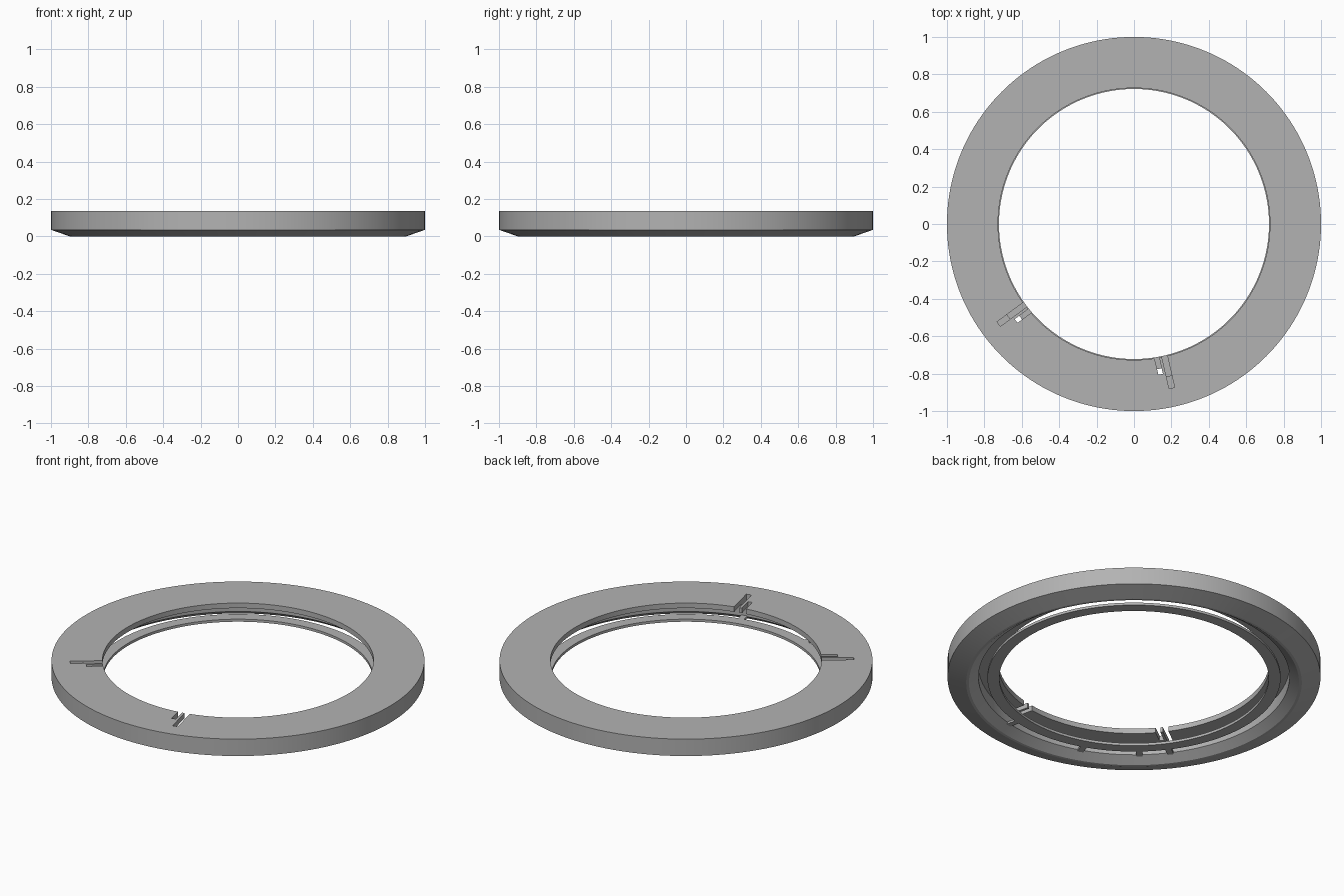
import bpy, bmesh, math
from mathutils import Matrix

cube = bpy.data.objects.get("Cube")
if cube:
    bpy.data.objects.remove(cube, do_unlink=True)

SEGMENTS = 160

grey = bpy.data.materials.new("plain grey")
grey.use_nodes = True
grey.diffuse_color = (0.45, 0.45, 0.45, 1)
grey.node_tree.nodes["Principled BSDF"].inputs["Base Color"].default_value = (0.45, 0.45, 0.45, 1)


def make_object(name, bm):
    bmesh.ops.recalc_face_normals(bm, faces=bm.faces)
    mesh = bpy.data.meshes.new(name)
    bm.to_mesh(mesh)
    bm.free()
    mesh.materials.append(grey)
    obj = bpy.data.objects.new(name, mesh)
    bpy.context.collection.objects.link(obj)
    return obj


def lathe(name, profile):
    """Revolve a closed (radius, height) profile around z."""
    bm = bmesh.new()
    rings = []
    for i in range(SEGMENTS):
        a = 2 * math.pi * i / SEGMENTS
        rings.append([bm.verts.new((r * math.cos(a), r * math.sin(a), z)) for r, z in profile])
    n = len(profile)
    for i, ring in enumerate(rings):
        nxt = rings[(i + 1) % SEGMENTS]
        for k in range(n):
            bm.faces.new((ring[k], nxt[k], nxt[(k + 1) % n], ring[(k + 1) % n]))
    return make_object(name, bm)


def radial_box(name, angle, r0, r1, offset, width, z0, z1):
    """Box running outward at an angle, shifted sideways by offset."""
    bm = bmesh.new()
    matrix = (Matrix.Rotation(math.radians(angle), 4, 'Z')
              @ Matrix.Translation(((r0 + r1) / 2, offset, (z0 + z1) / 2))
              @ Matrix.Diagonal((r1 - r0, width, z1 - z0, 1)))
    bmesh.ops.create_cube(bm, size=1, matrix=matrix)
    return make_object(name, bm)


def smooth(obj):
    bpy.ops.object.select_all(action='DESELECT')
    obj.select_set(True)
    bpy.context.view_layer.objects.active = obj
    bpy.ops.object.shade_smooth_by_angle(angle=math.radians(12))


def cut(obj, cutter):
    mod = obj.modifiers.new("slot", 'BOOLEAN')
    mod.operation = 'DIFFERENCE'
    mod.solver = 'EXACT'
    mod.object = cutter
    bpy.context.view_layer.objects.active = obj
    bpy.ops.object.modifier_apply(modifier=mod.name)
    bpy.data.objects.remove(cutter, do_unlink=True)


# Outer body: flat top with an overhanging inner lip and a wedge-shaped foot
body = lathe("outer_body", [
    (0.727, 0.135), (1.0, 0.135), (1.0, 0.035), (0.9, 0.0),
    (0.885, 0.0), (0.834, 0.035), (0.834, 0.105), (0.727, 0.105)])

# Lower flat ring inside the body, separated by a narrow gap
lower_ring = lathe("lower_ring", [
    (0.722, 0.027), (0.786, 0.027), (0.786, 0.042), (0.722, 0.042)])

# Two pairs of radial slots: a long blind one and a short one beside it
for angle, side in ((-77, -1), (-143.5, 1)):
    cut(body, radial_box("long_slot", angle, 0.69, 0.9, 0, 0.03, 0.085, 0.2))
    cut(body, radial_box("short_slot", angle, 0.69, 0.815, side * 0.042, 0.025, 0.085, 0.2))

# Small bridges that carry the lower ring
for i, angle in enumerate((-77, -110, -132, -143.5)):
    radial_box(f"ring_bridge_{i + 1}", angle, 0.77, 0.845, 0, 0.034, 0.0285, 0.0405)

for obj in (body, lower_ring):
    smooth(obj)
